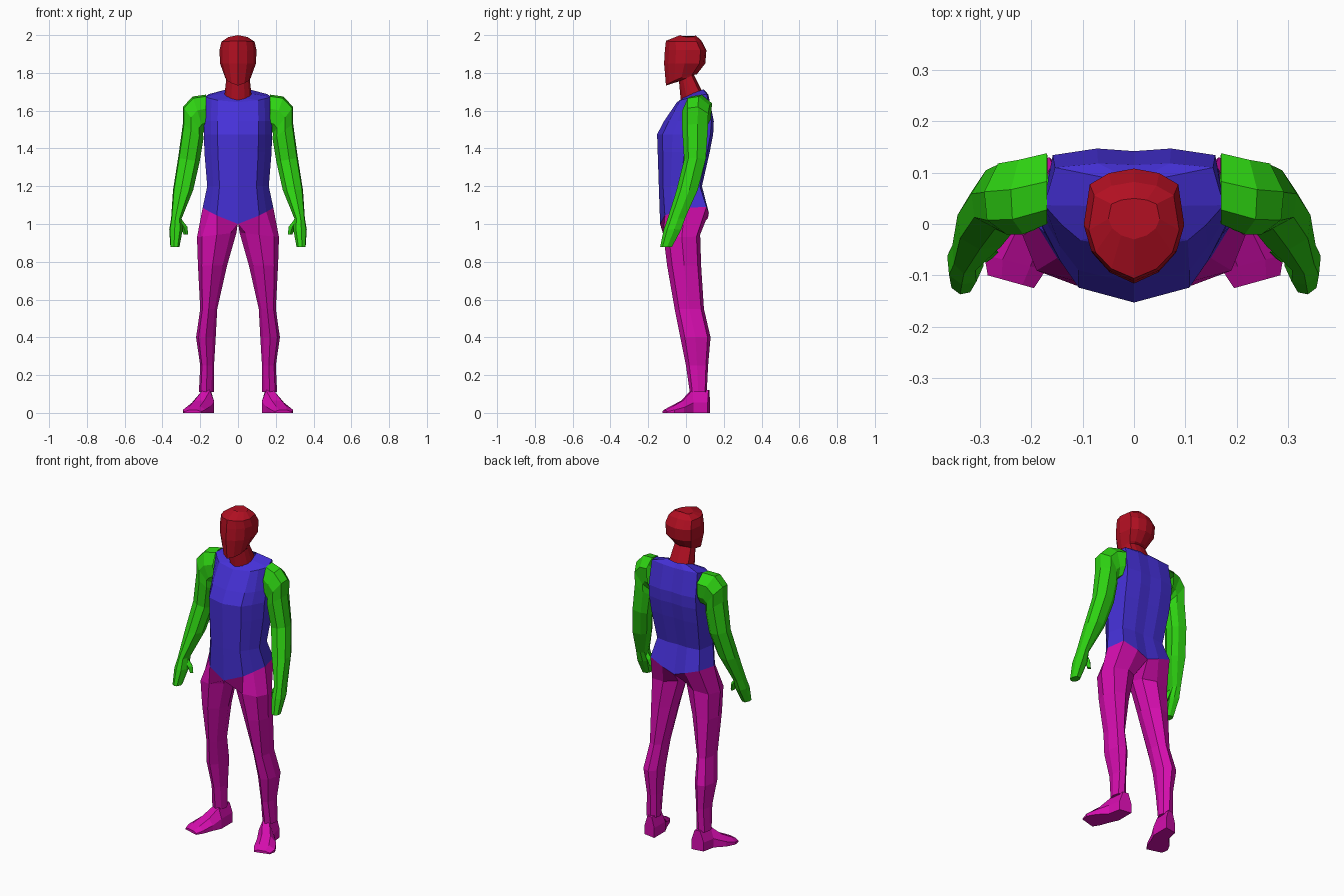
import bpy, bmesh


def material(name, rgb):
    m = bpy.data.materials.new(name)
    m.diffuse_color = (*rgb, 1)
    return m


RED = material("deep red", (0.45, 0.005, 0.016))
BLUE = material("royal blue", (0.06, 0.03, 0.68))
GREEN = material("bright green", (0.027, 0.65, 0.006))
MAGENTA = material("magenta", (0.66, 0.004, 0.42))

# Cross-sections: u runs inner to outer (x), t runs front to back (y)
HALF_TORSO = [(0, 0), (.6, .1), (.8, .28), (1, .52), (.88, .97), (.4, 1.02), (0, 1)]
HALF_HEAD = [(0, 0), (.5, .1), (.85, .27), (1, .5), (.88, .86), (.5, .96), (0, 1)]
HIP = HALF_TORSO + [(0, .5)]
LEG = [(.15, .2), (.5, 0), (.87, .15), (1, .5), (.87, .9), (.45, 1), (.1, .8), (0, .5)]
ARM = [(0, .4), (.2, .06), (.6, 0), (.95, .2), (1, .6), (.75, 1), (.3, .95), (.05, .75)]
FOOT = [(0, 0), (0, .5), (.25, 1), (.7, 1), (1, .45), (1, 0)]


def full(half):
    """Mirror a half section into a closed one."""
    return half + [(-u, t) for u, t in half[-2:0:-1]]


def ring(section, xi, zi, xo, zo, yf, yb, dz=0):
    """Section spanned from (xi, zi) to (xo, zo) and from yf to yb; dz lifts the back."""
    return [(xi + (xo - xi) * u, yf + (yb - yf) * t, zi + (zo - zi) * abs(u) + dz * t)
            for u, t in section]


def loft(name, rings, mat, side=1, cap_start=False, cap_end=False):
    bm = bmesh.new()
    rows = [[bm.verts.new((x * side, y, z)) for x, y, z in r] for r in rings]
    n = len(rows[0])
    for a, b in zip(rows, rows[1:]):
        for i in range(n):
            j = (i + 1) % n
            bm.faces.new((a[i], a[j], b[j], b[i]))
    if cap_start:
        bm.faces.new(rows[0])
    if cap_end:
        bm.faces.new(rows[-1])
    bmesh.ops.remove_doubles(bm, verts=bm.verts, dist=1e-5)
    bmesh.ops.recalc_face_normals(bm, faces=bm.faces)
    me = bpy.data.meshes.new(name)
    bm.to_mesh(me)
    bm.free()
    me.materials.append(mat)
    bpy.context.collection.objects.link(bpy.data.objects.new(name, me))


# Head and neck, crown to neck base
loft("head", [ring(full(HALF_HEAD), *r) for r in [
    (0, 2.0, .05, 1.99, -.03, .05),
    (0, 1.97, .088, 1.965, -.106, .082),
    (0, 1.92, .098, 1.92, -.112, .108),
    (0, 1.85, .095, 1.85, -.116, .102),
    (0, 1.733, .068, 1.745, -.106, .058, .06),
    (0, 1.755, .062, 1.755, -.037, .042, .035),
    (0, 1.645, .072, 1.65, -.027, .09, .05)]], RED, cap_start=True)

# Torso, neck base to the V-shaped hip line
loft("torso", [ring(full(HALF_TORSO), *r) for r in [
    (0, 1.655, .07, 1.665, -.03, .095, .05),
    (0, 1.645, .175, 1.655, -.048, .115, .035),
    (0, 1.545, .18, 1.545, -.116, .142),
    (0, 1.475, .18, 1.475, -.153, .138),
    (0, 1.38, .178, 1.38, -.15, .12),
    (0, 1.2, .163, 1.2, -.144, .08),
    (0, 1.0, .187, 1.07, -.137, .116, .03)]], BLUE)

HIP_RING = (0, 1.0, .187, 1.07, -.137, .116, .03)
LEG_RINGS = [
    (.008, .955, .217, .93, -.12, .075),
    (.058, .78, .212, .78, -.1, .08),
    (.11, .55, .2, .55, -.06, .095),
    (.118, .40, .222, .40, -.03, .13),
    (.127, .25, .2, .25, .0, .117),
    (.128, .11, .207, .11, .02, .11)]
ARM_RINGS = [
    (.168, 1.5, .17, 1.685, .0, .138),
    (.18, 1.49, .24, 1.675, -.02, .125),
    (.185, 1.48, .292, 1.62, -.02, .118),
    (.183, 1.45, .292, 1.53, -.02, .116),
    (.203, 1.33, .317, 1.35, -.01, .105),
    (.237, 1.18, .344, 1.18, -.05, .062),
    (.298, 1.03, .354, 1.03, -.097, -.005),
    (.293, .97, .364, .97, -.118, -.025),
    (.31, .878, .358, .878, -.137, -.075)]
# Foot stations: inner x, outer x, y at inner and outer edge, height
FOOT_STATIONS = [
    (.126, .2, .127, .115, .12), (.126, .215, .02, .04, .12),
    (.15, .265, -.03, -.01, .065), (.172, .292, -.09, -.06, .035),
    (.195, .285, -.125, -.1, .015)]
THUMB_STATIONS = [(.315, 1.03, .012), (.288, .985, .02), (.276, .945, .012)]

for label, s in (("right", -1), ("left", 1)):
    loft(label + "_leg", [ring(HIP, *HIP_RING)] + [ring(LEG, *r) for r in LEG_RINGS],
         MAGENTA, s, cap_end=True)
    # Feet turned outward
    loft(label + "_foot", [[(xi + (xo - xi) * u, yi + (yo - yi) * u, h * v) for u, v in FOOT]
                           for xi, xo, yi, yo, h in FOOT_STATIONS],
         MAGENTA, s, cap_start=True, cap_end=True)
    loft(label + "_arm", [ring(ARM, *r) for r in ARM_RINGS], GREEN, s, cap_end=True)
    # Short thumb on the inner side of the hand
    loft(label + "_thumb", [[(x - w, -.055, z), (x, -.055 - w, z), (x + w, -.055, z),
                             (x, -.055 + w, z)] for x, z, w in THUMB_STATIONS],
         GREEN, s, cap_start=True, cap_end=True)
